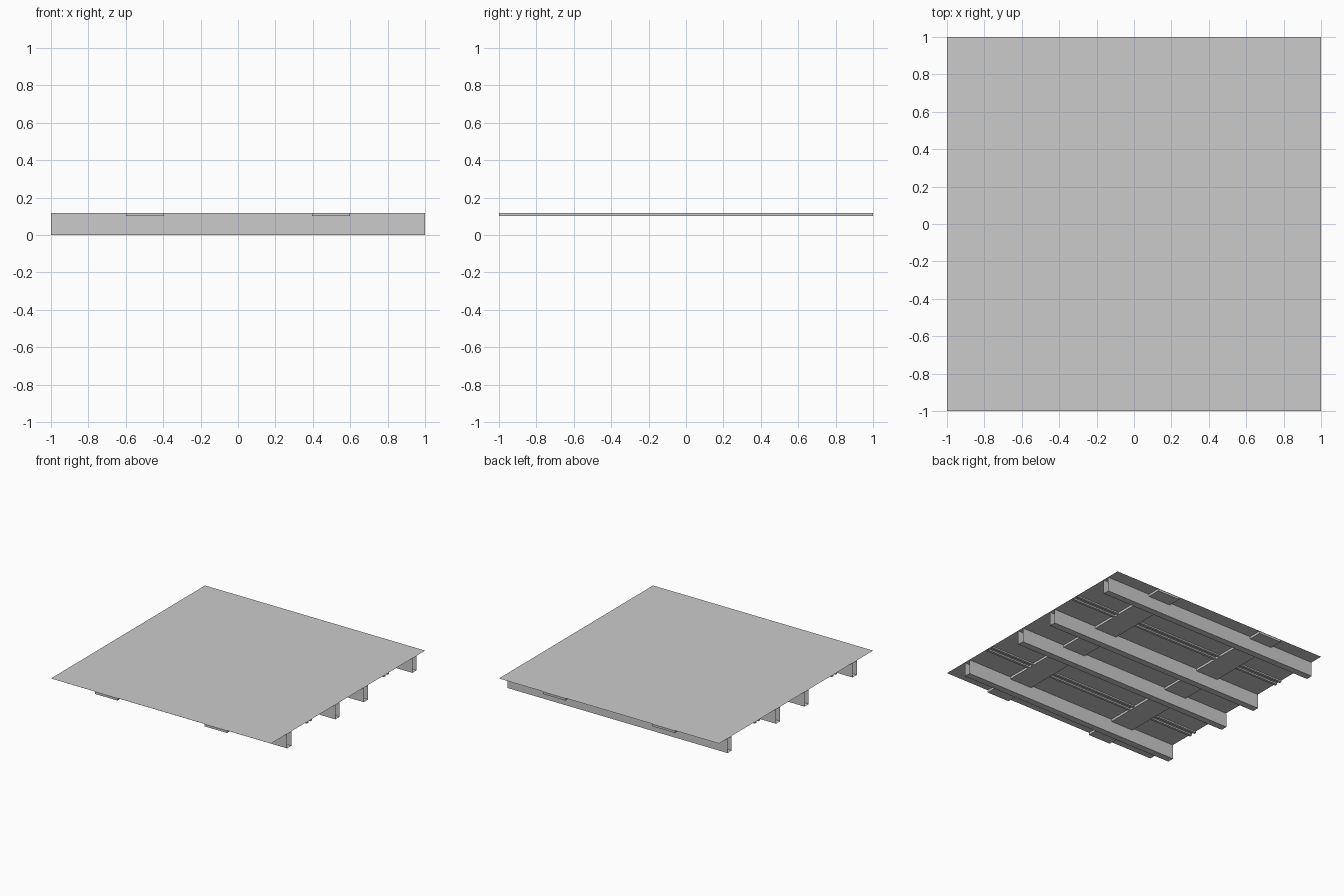
import bpy
import bmesh

cube = bpy.data.objects.get("Cube")
if cube:
    bpy.data.objects.remove(cube, do_unlink=True)

# One plain grey for every part
grey = bpy.data.materials.new("plain_grey")
grey.use_nodes = True
color = (0.6, 0.6, 0.6, 1)
grey.diffuse_color = color
grey.node_tree.nodes["Principled BSDF"].inputs["Base Color"].default_value = color

TOP = 0.12
UNDER = 0.118


def finish(name, bm):
    bmesh.ops.recalc_face_normals(bm, faces=bm.faces)
    mesh = bpy.data.meshes.new(name)
    bm.to_mesh(mesh)
    bm.free()
    mesh.materials.append(grey)
    obj = bpy.data.objects.new(name, mesh)
    bpy.context.collection.objects.link(obj)
    return obj


def box(name, x, y, z, open_ends=False):
    """Box between low and high limits; open_ends drops the two x faces."""
    bm = bmesh.new()
    bmesh.ops.create_cube(bm, size=1)
    for v in bm.verts:
        v.co = [lim[0] if c < 0 else lim[1] for c, lim in zip(v.co, (x, y, z))]
    bmesh.ops.recalc_face_normals(bm, faces=bm.faces)
    if open_ends:
        ends = [f for f in bm.faces if abs(f.normal.x) > 0.9]
        bmesh.ops.delete(bm, geom=ends, context="FACES")
    return finish(name, bm)


# Deck: a single thin sheet
bm = bmesh.new()
bmesh.ops.create_grid(bm, x_segments=1, y_segments=1, size=1)
bmesh.ops.translate(bm, verts=bm.verts, vec=(0, 0, TOP))
finish("deck_sheet", bm)

# Four hollow beams with open ends
for i, y in enumerate((-0.79, -0.165, 0.205, 0.835)):
    box(f"beam_{i + 1}", (-1, 1), (y, y + 0.055), (0, UNDER), open_ends=True)

# Flat cross boards under the deck
for side, low in (("right", -0.6), ("left", 0.395)):
    box(f"cross_board_{side}", (low, low + 0.205), (-1, 1), (0.1, UNDER))

# Paired slim ribs between the beams
for row, y in (("front", -0.5), ("back", 0.5)):
    for n, offset in enumerate((-0.025, 0.025)):
        mid = y + offset
        box(f"rib_{row}_{n + 1}", (-1, 1), (mid - 0.01, mid + 0.01),
            (0.106, UNDER), open_ends=True)
